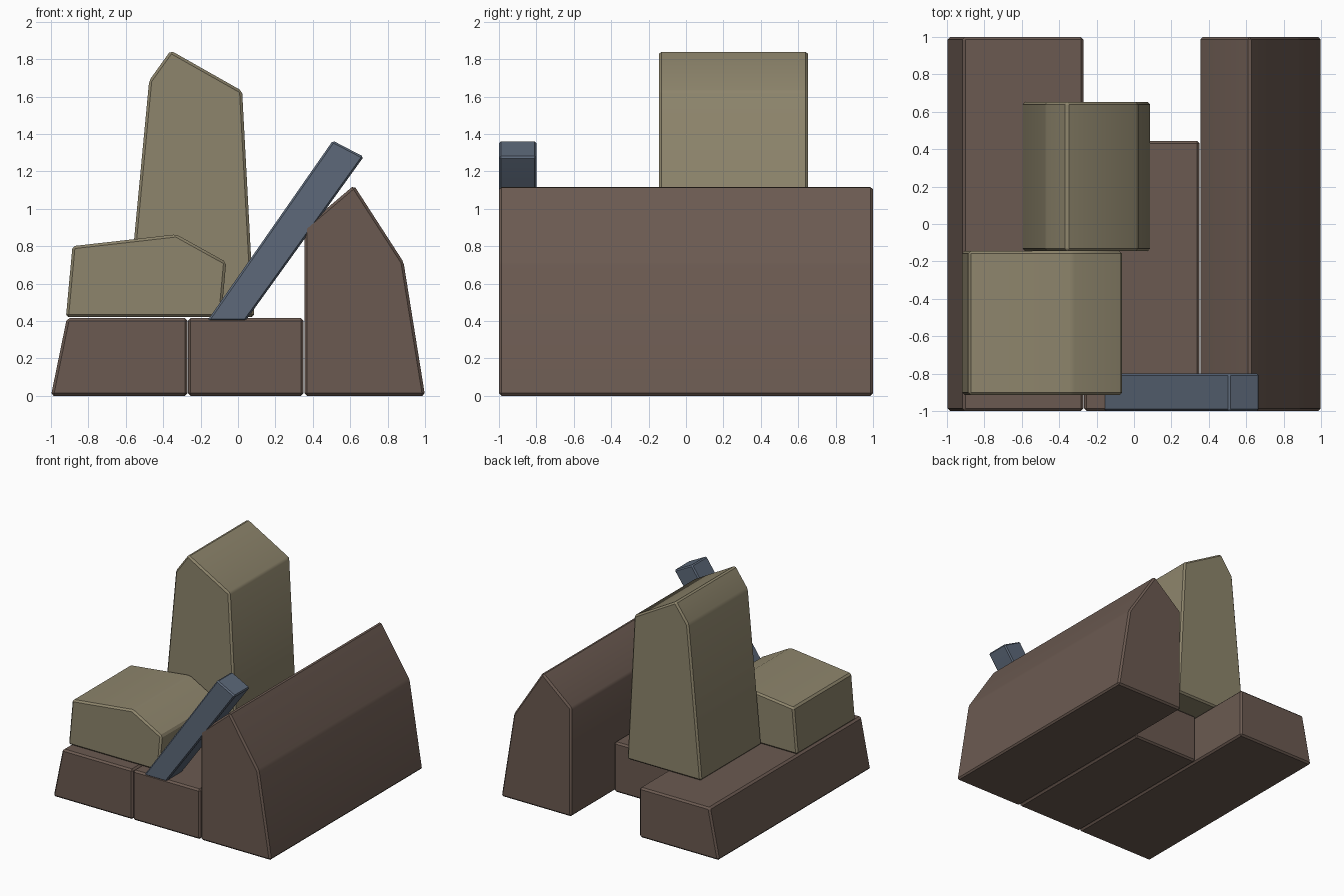
import bpy, bmesh, math

cube = bpy.data.objects.get("Cube")
if cube:
    bpy.data.objects.remove(cube, do_unlink=True)


def material(name, rgb):
    mat = bpy.data.materials.new(name)
    mat.use_nodes = True
    mat.diffuse_color = (*rgb, 1)
    mat.node_tree.nodes["Principled BSDF"].inputs["Base Color"].default_value = (*rgb, 1)
    return mat


brown = material("dark brown", (0.147, 0.102, 0.082))
sand = material("olive sand", (0.270, 0.235, 0.150))
slate = material("slate blue", (0.109, 0.141, 0.194))


def slab(name, profile, front, back, mat, chamfer=0.014):
    """Extrude an x-z profile along y and chamfer its edges."""
    bm = bmesh.new()
    face = bm.faces.new([bm.verts.new((x, front, z)) for x, z in profile])
    grown = bmesh.ops.extrude_face_region(bm, geom=[face])["geom"]
    verts = [v for v in grown if isinstance(v, bmesh.types.BMVert)]
    bmesh.ops.translate(bm, verts=verts, vec=(0, back - front, 0))
    bmesh.ops.recalc_face_normals(bm, faces=bm.faces)
    mesh = bpy.data.meshes.new(name)
    bm.to_mesh(mesh)
    bm.free()
    mesh.materials.append(mat)
    obj = bpy.data.objects.new(name, mesh)
    bpy.context.collection.objects.link(obj)
    bevel = obj.modifiers.new("chamfer", 'BEVEL')
    bevel.width = chamfer
    bevel.segments = 1
    bevel.limit_method = 'ANGLE'
    bevel.angle_limit = math.radians(15)
    bpy.ops.object.select_all(action='DESELECT')
    obj.select_set(True)
    bpy.context.view_layer.objects.active = obj
    bpy.ops.object.modifier_apply(modifier=bevel.name)
    bpy.ops.object.shade_smooth_by_angle(angle=math.radians(30))
    return obj


# Three long foundation stones side by side
slab("right_foundation", [(-1, 0), (-0.27, 0), (-0.27, 0.415), (-0.915, 0.415)],
     -1, 1, brown)
slab("middle_foundation", [(-0.267, 0), (0.35, 0), (0.35, 0.415), (-0.267, 0.415)],
     -1, 0.445, brown)
slab("left_ridge", [(0.355, 0), (1, 0), (0.885, 0.715), (0.62, 1.125), (0.355, 0.9)],
     -1, 1, brown)

# Two blocks resting on the foundation
slab("low_block", [(-0.92, 0.42), (-0.09, 0.42), (-0.063, 0.715),
                   (-0.33, 0.863), (-0.885, 0.8)], -0.915, -0.145, sand)
slab("tall_block", [(-0.595, 0.42), (0.087, 0.42), (0.022, 1.63),
                    (-0.36, 1.846), (-0.475, 1.685)], -0.145, 0.653, sand)

# Leaning plank at the front
slab("leaning_plank", [(-0.165, 0.4), (0.04, 0.4), (0.672, 1.278), (0.507, 1.364)],
     -1, -0.8, slate, 0.01)
